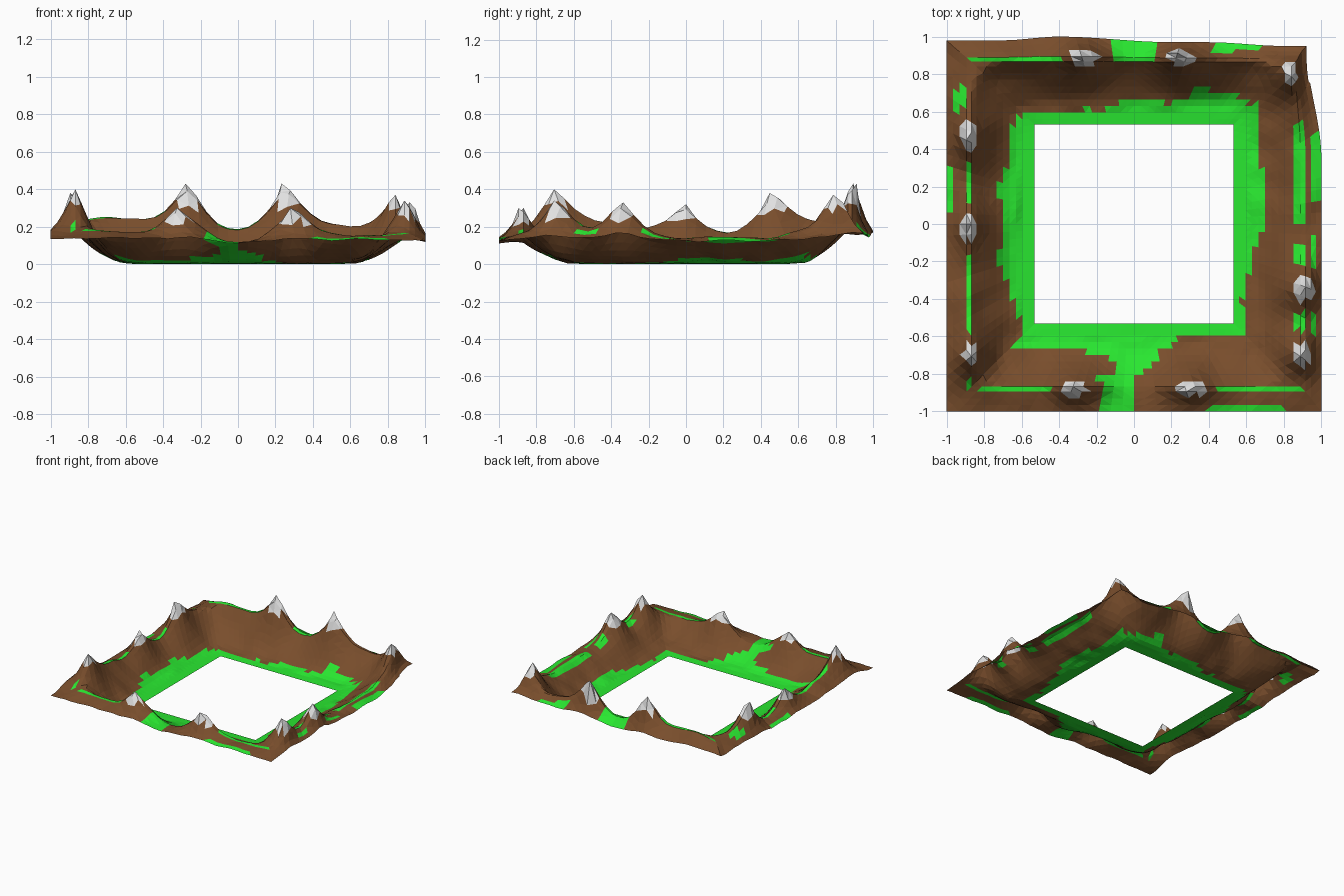
import bpy, bmesh, math
from mathutils import Vector, noise

if "Cube" in bpy.data.objects:
    bpy.data.objects.remove(bpy.data.objects["Cube"])

N = 32                                   # segments along each side
RINGS = [.53, .56, .595, .63, .665, .70, .735, .77, .805, .84, .868, .895, .93, .965, 1.0]

# cross-section of the inner wall: distance from centre -> share of ridge height
WALL = [(.53, 0), (.60, .03), (.66, .10), (.72, .28), (.78, .53), (.82, .72), (.87, 1)]

# ridge height and meadow reach along each side, from -1 to 1
RIDGE = {
    "left":  [.17, .24, .22, .18, .16, .16, .18, .22, .22],
    "right": [.14, .17, .16, .15, .14, .14, .14, .18, .22],
    "front": [.16, .17, .16, .16, .11, .14, .15, .15, .14],
    "back":  [.22, .25, .22, .18, .17, .18, .21, .20, .22]}
MEADOW = {
    "left":  [.60, .62, .66, .72, .71, .72, .66, .62, .60],
    "right": [.60, .58, .61, .63, .70, .69, .66, .69, .68],
    "front": [.66, .66, .66, .69, .82, .67, .58, .58, .58],
    "back":  [.60, .60, .60, .62, .69, .66, .71, .70, .62]}

# summits: x, y, z
PEAKS = [(-.27, .90, .43), (.25, .90, .43), (.84, .79, .37), (-.89, .47, .38),
         (-.89, -.02, .32), (-.87, -.70, .40), (.91, -.34, .33), (.88, -.70, .34),
         (-.32, -.88, .30), (.30, -.88, .30)]

# grassy patches on the crest and outer slope: x0, x1, y0, y1
GRASS = [(-.89, -.86, -.87, .62), (-.90, -.36, .86, .89), (-.10, .10, .87, .99),
         (.40, .66, .92, .98), (.86, .91, .0, .55), (.94, 1, .10, .50),
         (.86, .91, -.70, -.12), (.94, .97, -.60, -.05), (-.85, -.40, -.90, -.86),
         (-.18, .0, -1, -.80), (.40, .90, -.90, -.86), (.30, .80, -1, -.95),
         (-1, -.95, .08, .32), (-.95, -.90, .60, .72)]


def along(table, x, y):
    """Value of a side table at the point's place along its side."""
    if abs(x) > abs(y):
        side, t = ("left" if x < 0 else "right"), y / abs(x)
    else:
        side, t = ("front" if y < 0 else "back"), x / max(abs(y), 1e-6)
    u = (t + 1) * 4
    i = max(0, min(7, int(u)))
    f = u - i
    f = f * f * (3 - 2 * f)
    return table[side][i] * (1 - f) + table[side][i + 1] * f


def wall_share(d):
    for (a, p), (b, q) in zip(WALL, WALL[1:]):
        if d <= b:
            return p + (q - p) * (d - a) / (b - a)
    return 1


def height(x, y):
    d = max(abs(x), abs(y))
    ridge = along(RIDGE, x, y)
    rounded = (abs(x) ** 10 + abs(y) ** 10) ** .1    # softer inner corners
    z = 0 if d < .54 else ridge * wall_share(rounded)
    if d > .9:                           # outer slope down to the rim
        z += (.13 + .5 * (ridge - .15) - ridge) * (d - .9) / .1
    for px, py, pz in PEAKS:
        out = max(0, d - max(abs(px), abs(py)))
        r = math.hypot(x - px, y - py) + out * .7
        lift = pz - along(RIDGE, px, py)
        z += lift * math.exp(-(r / .105) ** 1.4) * min(1, max(0, (d - .6) / .15))
    if d > .6:                           # rocky unevenness
        z += .016 * noise.noise(Vector((x * 7, y * 7, 2)))
    return max(z, 0)


def smooth(a, b, v):
    v = min(1, max(0, (v - a) / (b - a)))
    return v * v * (3 - 2 * v)


def rim_shift(x, y):
    """The rim pulls inward at the back and the back right corner."""
    nx, ny = x, y
    w = smooth(.84, 1, max(abs(x), abs(y)))
    if x > .8:
        nx -= .08 * w * smooth(.35, .95, y)
        nx += .02 * smooth(.80, .87, x) * (1 - smooth(.9, 1, x)) * (1 - smooth(.4, .8, y))
    if y > .8:
        ny -= w * (.02 * smooth(-.4, -.7, x) + .03 * smooth(-.4, .2, x)
                   + .02 * smooth(.4, .8, x))
    return nx, ny


def perimeter(d):
    pts = [(-1 + 2 * k / N, -1) for k in range(N)]
    pts += [(-b, a) for a, b in pts]     # right side
    pts += [(-a, -b) for a, b in pts]    # back and left sides
    return [(a * d, b * d) for a, b in pts]


# terrain ring
bm = bmesh.new()
rows = []
for d in RINGS:
    row = []
    for x, y in perimeter(d):
        nx, ny = rim_shift(x, y)
        row.append(bm.verts.new((nx, ny, height(x, y))))
    rows.append(row)

# pin every summit to its nearest vertex
for px, py, pz in PEAKS:
    v = min(bm.verts, key=lambda q: math.hypot(q.co.x - px, q.co.y - py))
    v.co.z = pz

for a, b in zip(rows, rows[1:]):
    n = len(a)
    for i in range(n):
        j = (i + 1) % n
        bm.faces.new((a[i], b[i], b[j], a[j]))

# grass on the low flats and listed patches, rock elsewhere
ROCK, GREEN, SNOW = 0, 1, 2
for f in bm.faces:
    c = f.calc_center_median()
    d = max(abs(c.x), abs(c.y))
    rough = noise.noise(Vector((c.x * 7, c.y * 7, 5)))
    grassy = d < along(MEADOW, c.x, c.y) + .04 * rough or any(
        x0 <= c.x <= x1 and y0 <= c.y <= y1 for x0, x1, y0, y1 in GRASS)
    f.material_index = GREEN if grassy else ROCK

bmesh.ops.triangulate(bm, faces=bm.faces[:])
bmesh.ops.recalc_face_normals(bm, faces=bm.faces[:])
if sum(f.normal.z for f in bm.faces) < 0:
    bmesh.ops.reverse_faces(bm, faces=bm.faces[:])

# snow on the upper half of every summit, bare rock around it
for f in bm.faces:
    c = f.calc_center_median()
    for px, py, pz in PEAKS:
        r = math.hypot(c.x - px, c.y - py)
        reach = .10 if px > .8 and py > .7 else .072
        if r < reach and c.z > pz - .5 * (pz - along(RIDGE, px, py)):
            f.material_index = SNOW
        elif r < .13 and f.material_index == GREEN:
            f.material_index = ROCK

mesh = bpy.data.meshes.new("mountain_ring")
bm.to_mesh(mesh)
bm.free()
for name, col in (("brown rock", (.19, .075, .025)), ("meadow green", (.022, .80, .03)),
                  ("snow", (.75, .75, .75))):
    m = bpy.data.materials.new(name)
    m.diffuse_color = (*col, 1)
    m.use_nodes = True
    m.node_tree.nodes["Principled BSDF"].inputs["Base Color"].default_value = m.diffuse_color
    mesh.materials.append(m)
ob = bpy.data.objects.new("mountain_ring", mesh)
bpy.context.collection.objects.link(ob)
